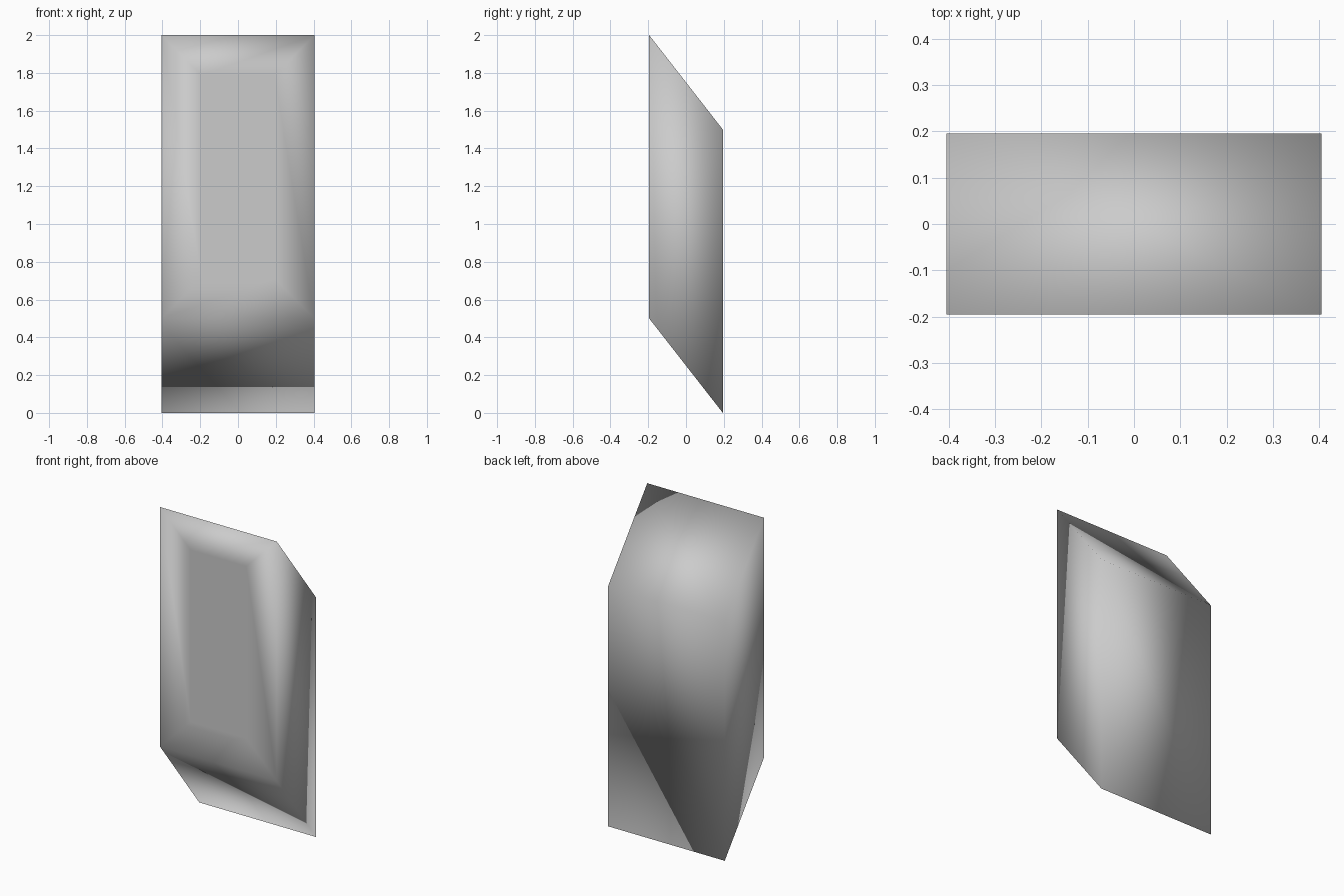
import bpy, bmesh

if "Cube" in bpy.data.objects:
    bpy.data.objects.remove(bpy.data.objects["Cube"])

HALF_W = 0.405
# Side profile (y, z): a slanted four-sided slab
PROFILE = [(-0.195, 0.5), (0.195, 0.0), (0.195, 1.5), (-0.195, 2.0)]

bm = bmesh.new()

# Extrude the side profile across the width
side = bm.faces.new([bm.verts.new((-HALF_W, y, z)) for y, z in PROFILE])
ext = bmesh.ops.extrude_face_region(bm, geom=[side], use_keep_orig=True)
moved = [g for g in ext["geom"] if isinstance(g, bmesh.types.BMVert)]
bmesh.ops.translate(bm, verts=moved, vec=(2 * HALF_W, 0, 0))
bmesh.ops.recalc_face_normals(bm, faces=bm.faces[:])

# Flush inset panel on the front
front = [f for f in bm.faces if f.normal.y < -0.95]
bmesh.ops.inset_region(bm, faces=front, thickness=0.3, depth=0.0)

# Soft shading over the whole slab
for f in bm.faces:
    f.smooth = True

mesh = bpy.data.meshes.new("slanted_slab")
bm.to_mesh(mesh)
bm.free()
slab = bpy.data.objects.new("slanted_slab", mesh)
bpy.context.collection.objects.link(slab)
